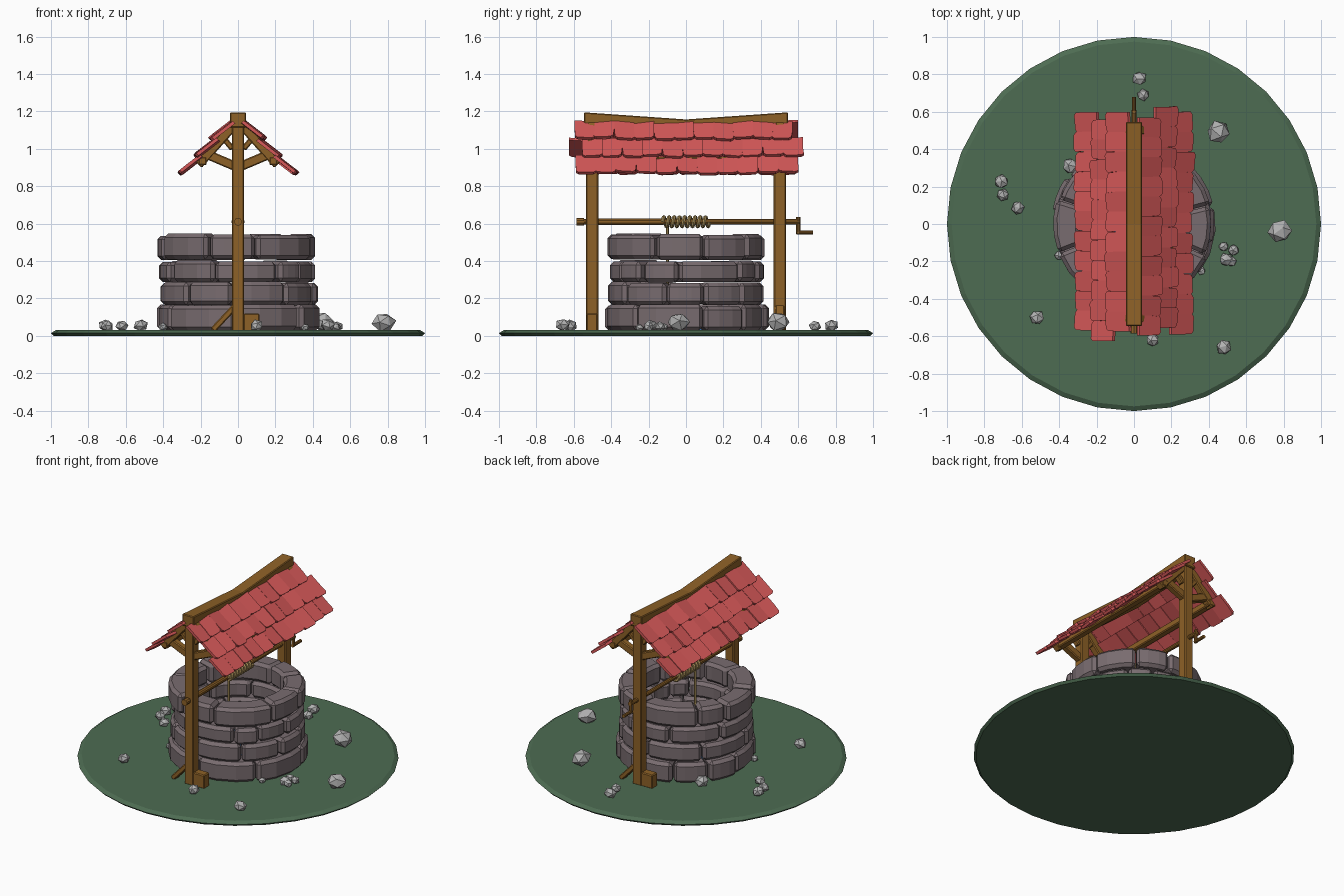
import bpy, bmesh, math, random
from mathutils import Vector, Matrix

if "Cube" in bpy.data.objects:
    bpy.data.objects.remove(bpy.data.objects["Cube"])

random.seed(4)
U = random.uniform


def mat(name, r, g, b):
    m = bpy.data.materials.new(name)
    m.diffuse_color = (r, g, b, 1)
    m.use_nodes = True
    m.node_tree.nodes["Principled BSDF"].inputs["Base Color"].default_value = m.diffuse_color
    return m


GRASS = mat("grass", .075, .15, .085)
STONE = mat("stone", .19, .15, .16)
WOOD = mat("wood", .27, .12, .02)
TILE = mat("tile", .68, .1, .1)
ROCK = mat("rock", .45, .45, .45)
ROPE = mat("rope", .40, .28, .10)
WATER = mat("water", .05, .18, .45)


def finish(name, bm, material, bevel=0):
    bmesh.ops.recalc_face_normals(bm, faces=bm.faces)
    me = bpy.data.meshes.new(name)
    bm.to_mesh(me)
    bm.free()
    ob = bpy.data.objects.new(name, me)
    bpy.context.collection.objects.link(ob)
    me.materials.append(material)
    if bevel:
        mod = ob.modifiers.new("bevel", 'BEVEL')
        mod.width, mod.segments, mod.limit_method = bevel, 1, 'ANGLE'
    return ob


def loft(bm, rings, closed=False):
    """Skin a list of equal-length point loops, capping the ends."""
    vs = [[bm.verts.new(p) for p in r] for r in rings]
    n = len(vs[0])
    pairs = list(zip(vs, vs[1:])) + ([(vs[-1], vs[0])] if closed else [])
    for a, b in pairs:
        for i in range(n):
            bm.faces.new((a[i], a[(i + 1) % n], b[(i + 1) % n], b[i]))
    if not closed:
        bm.faces.new(vs[0])
        bm.faces.new(vs[-1])


def rod(name, p, q, r, material=WOOD, sides=10):
    p, q = Vector(p), Vector(q)
    rot = (q - p).to_track_quat('Z', 'Y').to_matrix().to_4x4()
    bm = bmesh.new()
    bmesh.ops.create_cone(bm, cap_ends=True, segments=sides, radius1=r, radius2=r,
                          depth=(q - p).length, matrix=Matrix.Translation((p + q) / 2) @ rot)
    return finish(name, bm, material)


def beam(name, p, q, wx, wy):
    """Rectangular beam from p to q; wy is its width along the y axis (or z if it runs along y)."""
    p, q = Vector(p), Vector(q)
    d = (q - p).normalized()
    b = Vector((0, 0, 1)) if abs(d.y) > .9 else Vector((0, 1, 0))
    a = b.cross(d).normalized() * wx / 2
    b = b * wy / 2
    bm = bmesh.new()
    loft(bm, [[c + a + b, c - a + b, c - a - b, c + a - b] for c in (p, q)])
    return finish(name, bm, WOOD, .006)


# ground disc with a chamfered rim
bm = bmesh.new()
loft(bm, [[(r * math.sin(i * math.tau / 32), r * math.cos(i * math.tau / 32), z) for i in range(32)]
          for r, z in ((.985, 0), (1, .015), (.975, .03))])
finish("ground", bm, GRASS)

# water inside the well
rod("water", (0, 0, .03), (0, 0, .07), .31, WATER, 24)


# stone courses made of chunky arc blocks
def block(bm, a0, a1, ri, ro, z0, z1):
    rings = []
    for k in range(4):
        a = a0 + (a1 - a0) * k / 3
        c, s = math.cos(a), math.sin(a)
        rings.append([(r * c, r * s, z) for r, z in ((ri, z0), (ro, z0), (ro, z1), (ri, z1))])
    loft(bm, rings)


for n, (ro, z0, z1) in enumerate([(.435, .028, .163), (.422, .165, .285),
                                  (.41, .288, .402), (.422, .407, .54)]):
    bm = bmesh.new()
    widths = [U(.55, 1.3) for _ in range(9)]
    a = U(0, 1)
    for w in widths:
        step = w / sum(widths) * math.tau
        d = U(-.012, .014)
        block(bm, a + .008, a + step - .008, .288 + d * .6, ro + d,
              z0 + U(-.002, .004), z1 + U(-.006, .006))
        a += step
    finish(f"stone_course_{n + 1}", bm, STONE, .02)

# posts, each with a leaning brace and a foot block
for name, s in (("front", -1), ("back", 1)):
    y = .502 * s
    beam(name + "_post", (0, y, .025), (0, y, 1.14), .066, .066)
    beam(name + "_foot_brace", (s * .135, y, .03), (s * -.005, y, .18), .032, .05)
    beam(name + "_foot_block", (-s * .072, y, .025), (-s * .072, y, .12), .085, .06)
    # roof truss
    for side, t in (("left", -1), ("right", 1)):
        beam(f"{name}_{side}_rafter", (t * .01, y, 1.14), (t * .212, y, .915), .05, .05)
        beam(f"{name}_{side}_collar_brace", (0, y, .90), (t * .165, y, .97), .05, .045)
        beam(f"{name}_{side}_upper_brace", (t * .03, y, 1.0), (t * .08, y, 1.06), .03, .04)

# eave beams
for side, t in (("left", -1), ("right", 1)):
    beam(side + "_eave_beam", (t * .19, -.53, .935), (t * .19, .53, .935), .045, .045)

# sagging ridge beam
bm = bmesh.new()
rings = []
for k in range(-3, 4):
    y = k / 3 * .545
    z = 1.115 + .038 * (abs(k) / 3 - 1)
    rings.append([(-.043, y, z), (.043, y, z), (.043, y, z + .08), (-.043, y, z + .08)])
loft(bm, rings)
finish("ridge_beam", bm, WOOD, .005)

# roof tiles: three overlapping rows per slope
ANG = math.radians(47.5)
SPANS = {1: [(-.595, .57), (-.555, .625), (-.59, .6)],
         -1: [(-.575, .6), (-.625, .56), (-.57, .6)]}
for side, t in (("left", -1), ("right", 1)):
    down = Vector((t * math.cos(ANG), 0, -math.sin(ANG)))
    up = Vector((t * math.sin(ANG), 0, math.cos(ANG)))
    along = Vector((0, 1, 0))
    bm = bmesh.new()
    for row, (y0, y1) in enumerate(SPANS[t]):
        step = (y1 - y0) / 11
        for i in range(11):
            o = Vector((t * .042, y0 + (i + .5) * step, 1.155)) + down * (row * .125 - .005)
            h, L = step * .5, .148 + U(-.008, .008)
            skew, lift, roll = U(-.006, .006), U(-.003, .005), U(-.006, .006)
            shape = [(-h, 0), (h, 0), (h, L * .55), (h + skew, L - .012), (h * .7 + skew, L),
                     (-h * .75 + skew, L - .002), (-h + skew, L - .014), (-h, L * .55)]
            loft(bm, [[o + along * a + down * u + up * (-.022 + .026 * u / .15 + lift + roll * a / h + v)
                       for a, u in shape] for v in (-.009, .009)])
    finish(side + "_roof_tiles", bm, TILE)

# winch axle with end knob and crank
rod("winch_axle", (0, -.57, .61), (0, .61, .61), .014)
rod("axle_sleeve", (0, -.47, .61), (0, -.12, .61), .018)
rod("axle_knob", (0, -.585, .61), (0, -.545, .61), .021)
rod("crank_arm", (0, .6, .635), (0, .6, .545), .011)
rod("crank_handle", (0, .59, .553), (0, .68, .553), .011)

# coiled rope and hanging line
bm = bmesh.new()
TURNS, SEG = 9, 12
rings = []
for k in range(TURNS * SEG + 1):
    a = k / SEG * math.tau
    y = -.125 + .25 * k / (TURNS * SEG)
    rad = Vector((math.cos(a), 0, math.sin(a)))
    c = rad * .025 + Vector((0, y, .61))
    rings.append([c + (rad * math.cos(b) + Vector((0, math.sin(b), 0))) * .0105
                  for b in (j * math.tau / 6 for j in range(6))])
loft(bm, rings)
finish("rope_coil", bm, ROPE)
rod("rope_line", (0, -.1, .60), (0, -.1, .06), .008, ROPE, 6)

# scattered rocks: x, y, radius
ROCKS = [(.03, .78, .037), (.05, .69, .032), (.45, .49, .06), (.78, -.04, .06),
         (-.71, .23, .037), (-.70, .155, .034), (-.62, .085, .034), (-.34, .31, .042),
         (-.52, -.5, .037), (.10, -.62, .036), (.48, -.66, .04), (.48, -.12, .026),
         (.53, -.14, .03), (.49, -.19, .036), (.52, -.2, .028), (.36, -.25, .022),
         (-.4, -.17, .025)]
for n, (x, y, r) in enumerate(ROCKS):
    bm = bmesh.new()
    bmesh.ops.create_icosphere(bm, subdivisions=1, radius=r * 1.05)
    for v in bm.verts:
        v.co *= U(.9, 1.1)
    spin = Matrix.Rotation(U(0, 6), 4, 'Z') @ Matrix.Rotation(U(-.5, .5), 4, 'X')
    bm.transform(Matrix.Translation((x, y, .028 + r * .75)) @ Matrix.Diagonal((1, 1, .85, 1)) @ spin)
    finish(f"rock_{n + 1}", bm, ROCK)
